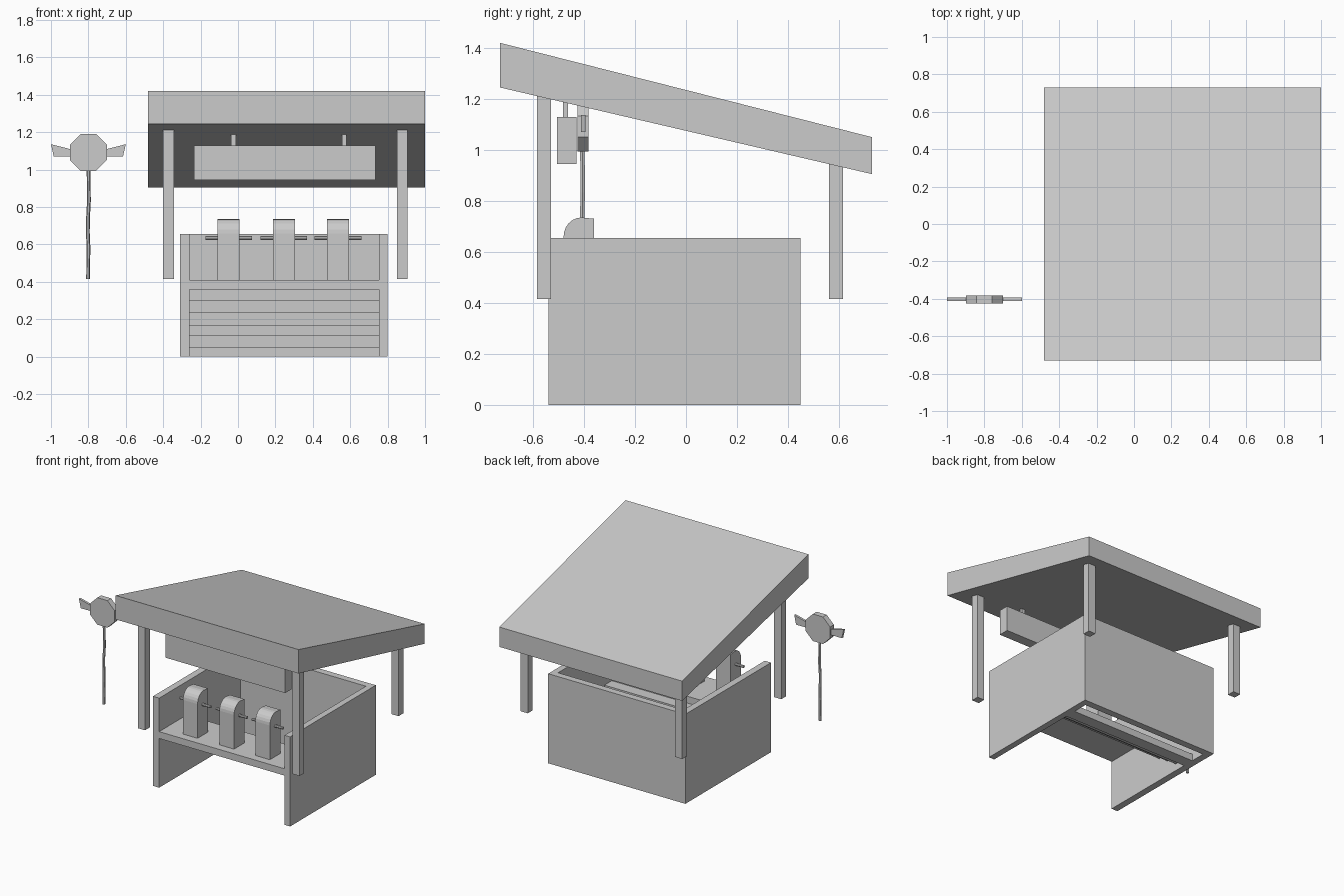
import bpy, bmesh, math, random
from mathutils import Vector

if "Cube" in bpy.data.objects:
    bpy.data.objects.remove(bpy.data.objects["Cube"])

random.seed(3)


def finish(name, bm):
    bmesh.ops.recalc_face_normals(bm, faces=bm.faces)
    me = bpy.data.meshes.new(name)
    bm.to_mesh(me)
    bm.free()
    ob = bpy.data.objects.new(name, me)
    bpy.context.collection.objects.link(ob)
    return ob


def extrude(name, pts, vec):
    """Extrude a closed 3D outline along vec."""
    bm = bmesh.new()
    face = bm.faces.new([bm.verts.new(p) for p in pts])
    r = bmesh.ops.extrude_face_region(bm, geom=[face])
    bmesh.ops.translate(bm, vec=vec,
                        verts=[v for v in r["geom"] if isinstance(v, bmesh.types.BMVert)])
    return finish(name, bm)


def box(name, x, y, z):
    pts = [(x[0], y[0], z[0]), (x[1], y[0], z[0]), (x[1], y[1], z[0]), (x[0], y[1], z[0])]
    return extrude(name, pts, (0, 0, z[1] - z[0]))


def along_x(name, profile, x0, x1):
    return extrude(name, [(x0, y, z) for y, z in profile], (x1 - x0, 0, 0))


def along_y(name, profile, y0, y1):
    return extrude(name, [(x, y0, z) for x, z in profile], (0, y1 - y0, 0))


# Sloping roof
along_x("roof", [(-.73, 1.245), (.73, .905), (.73, 1.05), (-.73, 1.42)], -.48, 1.0)

# Corner posts, tops cut to the roof slope
def under(y):
    return 1.245 - (y + .73) * .34 / 1.46

for side, x in (("left", -.40), ("right", .85)):
    for end, y in (("front", -.585), ("back", .56)):
        y1 = y + .055
        along_x(f"{end}_{side}_post", [(y, .415), (y1, .415), (y1, under(y1)), (y, under(y))],
                x, x + .057)

# U-shaped booth walls
u = [(-.31, -.54), (-.26, -.54), (-.26, .40), (.755, .40),
     (.755, -.54), (.80, -.54), (.80, .45), (-.31, .45)]
extrude("booth_walls", [(x, y, 0) for x, y in u], (0, 0, .655))

# Front counter and boards stepping down to the back
box("counter", (-.26, .755), (-.54, -.22), (.36, .41))
levels = [.36, .30, .235, .165, .11, .05, 0]
for i in range(6):
    y = -.22 + i * .085
    box(f"step_board_{i + 1}", (-.26, .755), (y, y + .085), (levels[i + 1], levels[i]))

# Round-topped blocks with cross rods
arc = [(-.41 - .07 * math.cos(a), .66 + .075 * math.sin(a))
       for a in (math.radians(15 * k) for k in range(7))]
for i, cx in enumerate((-.05, .245, .535)):
    block = along_x(f"block_{i + 1}", [(-.48, .41)] + arc + [(-.36, .73), (-.36, .41)],
                    cx - .059, cx + .059)
    ring = [(-.42 + .01 * math.cos(k * math.pi / 4), .635 + .01 * math.sin(k * math.pi / 4))
            for k in range(8)]
    along_x(f"cross_rod_{i + 1}", ring, cx - .125, cx + .125)

# Hanging sign board
box("sign_board", (-.235, .735), (-.505, -.43), (.945, 1.13))
for i, x in enumerate((-.025, .568)):
    box(f"sign_hanger_{i + 1}", (x - .013, x + .013), (-.483, -.462), (1.12, 1.187))

# Winged octagonal target on a crooked stick
c = Vector((-.8, 1.092))
octagon = [(c.x + .107 * math.cos(math.radians(22.5 + 45 * k)),
            c.y + .107 * math.sin(math.radians(22.5 + 45 * k))) for k in range(8)]
along_y("winged_target", octagon, -.425, -.382)
for side, s in (("left", -1), ("right", 1)):
    wing = [(.09, 1.108), (.2, 1.136), (.185, 1.07), (.09, 1.07)]
    along_y(f"{side}_wing", [(c.x + s * x, z) for x, z in wing], -.411, -.394)

bm = bmesh.new()
rings = []
for j in range(8):
    ox, oy = random.uniform(-.003, .003), random.uniform(-.003, .003)
    rings.append([bm.verts.new((c.x + ox + .01 * math.cos(k * math.pi / 3),
                                -.405 + oy + .01 * math.sin(k * math.pi / 3),
                                .415 + j * .585 / 7)) for k in range(6)])
for a, b in zip(rings, rings[1:]):
    for k in range(6):
        n = (k + 1) % 6
        bm.faces.new((a[k], a[n], b[n], b[k]))
bm.faces.new(rings[0])
bm.faces.new(rings[-1])
finish("target_stick", bm)
